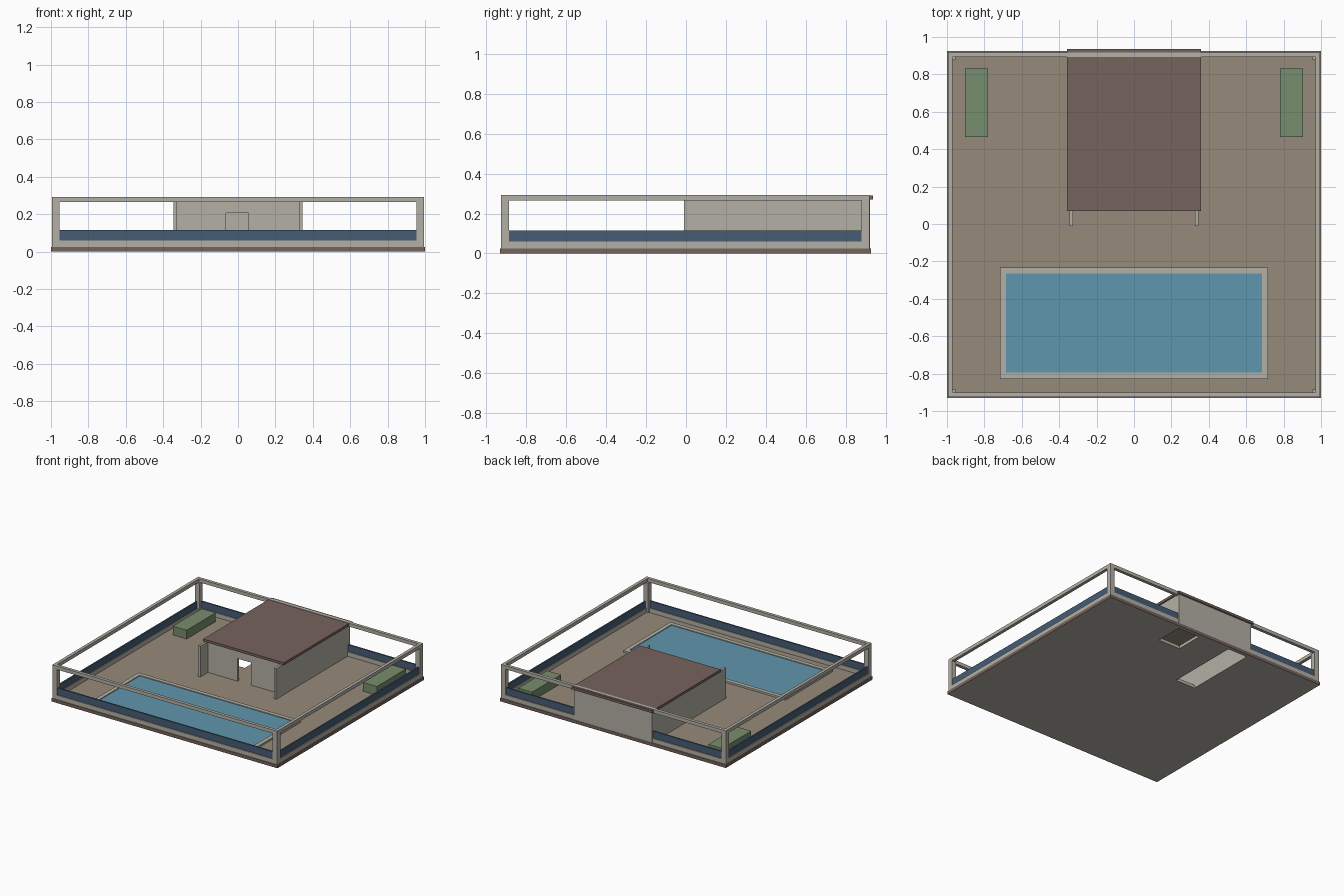
import bpy
import bmesh

cube = bpy.data.objects.get("Cube")
if cube:
    bpy.data.objects.remove(cube, do_unlink=True)


def linear(c):
    c /= 255
    return c / 12.92 if c <= 0.04045 else ((c + 0.055) / 1.055) ** 2.4


def material(name, *rgb):
    colour = [linear(c) for c in rgb] + [1.0]
    mat = bpy.data.materials.new(name)
    mat.use_nodes = True
    mat.diffuse_color = colour
    shader = mat.node_tree.nodes["Principled BSDF"]
    shader.inputs["Base Color"].default_value = colour
    shader.inputs["Roughness"].default_value = 0.8
    return mat


CONCRETE = material("pale concrete", 180, 176, 166)
TAN = material("tan paving", 150, 138, 122)
BROWN = material("red brown", 118, 99, 94)
NAVY = material("navy panel", 70, 92, 116)
WATER = material("pool water", 96, 150, 173)
GREEN = material("hedge green", 119, 141, 109)


def plate(name, xs, ys, z0, z1, mats, holes=(), rule=None):
    """Extruded grid of cells; cells listed in holes are left open."""
    bm = bmesh.new()
    grid = [[bm.verts.new((x, y, z0)) for y in ys] for x in xs]
    for i in range(len(xs) - 1):
        for j in range(len(ys) - 1):
            if (i, j) not in holes:
                bm.faces.new((grid[i][j], grid[i][j + 1],
                              grid[i + 1][j + 1], grid[i + 1][j]))
    ext = bmesh.ops.extrude_face_region(bm, geom=bm.faces[:], use_keep_orig=True)
    top = [g for g in ext["geom"] if isinstance(g, bmesh.types.BMVert)]
    bmesh.ops.translate(bm, verts=top, vec=(0, 0, z1 - z0))
    loose = [v for v in bm.verts if not v.link_faces]
    bmesh.ops.delete(bm, geom=loose, context="VERTS")
    bmesh.ops.recalc_face_normals(bm, faces=bm.faces[:])
    if rule:
        for f in bm.faces:
            f.material_index = rule(f)
    mesh = bpy.data.meshes.new(name)
    bm.to_mesh(mesh)
    bm.free()
    obj = bpy.data.objects.new(name, mesh)
    for m in mats:
        mesh.materials.append(m)
    bpy.context.scene.collection.objects.link(obj)
    return obj


def box(name, x0, x1, y0, y1, z0, z1, mat):
    return plate(name, (x0, x1), (y0, y1), z0, z1, [mat])


def ring(name, x, y0, y1, t, z0, z1, mat):
    return plate(name, (-x, t - x, x - t, x), (y0, y0 + t, y1 - t, y1),
                 z0, z1, [mat], holes=[(1, 1)])


FLOOR = 0.025


# Ground slab: paved top, concrete underside, brown outer edge, two floor openings
def slab_rule(f):
    if abs(f.normal.z) > 0.5:
        return 0 if f.normal.z > 0 else 1
    c = f.calc_center_median()
    return 2 if abs(c.x) > 0.99 or abs(c.y) > 0.92 else 1


plate("ground_slab", (-1, -0.325, -0.15, 0.13, 0.325, 1),
      (-0.93, 0.3, 0.67, 0.895, 0.925), 0, FLOOR,
      [TAN, CONCRETE, BROWN], holes=[(1, 1), (1, 2), (3, 2)], rule=slab_rule)

# Perimeter fence
FX, FY0, FY1 = 0.995, -0.925, 0.918
ring("fence_bottom_rail", FX, FY0, FY1, 0.025, FLOOR, 0.06, CONCRETE)
ring("fence_panel", FX - 0.007, FY0 + 0.007, FY1 - 0.007, 0.012, 0.06, 0.115, NAVY)
ring("fence_top_rail", FX, FY0, FY1, 0.025, 0.265, 0.293, CONCRETE)
POST = 0.04
for side, sx in (("left", 1), ("right", -1)):
    x0, x1 = sorted((sx * FX, sx * (FX - POST)))
    box("front_post_" + side, x0, x1, FY0, FY0 + POST, FLOOR, 0.265, CONCRETE)
    box("back_post_" + side, x0, x1, FY1 - POST, FY1, FLOOR, 0.265, CONCRETE)

    # House side wall, projecting forward as a fin
    x0, x1 = sorted((sx * 0.325, sx * 0.345))
    box("house_wall_" + side, x0, x1, -0.01, 0.922, FLOOR, 0.27, CONCRETE)

    # Front wall beside the doorway
    x0, x1 = (0.055, 0.325) if sx > 0 else (-0.325, -0.065)
    box("house_front_" + side, x0, x1, 0.085, 0.105, FLOOR, 0.27, CONCRETE)

    # Hedge
    x0, x1 = sorted((sx * 0.78, sx * 0.903))
    box("hedge_" + side, x0, x1, 0.465, 0.832, FLOOR, 0.095, GREEN)

# Remaining house parts
box("door_lintel", -0.065, 0.055, 0.085, 0.105, 0.205, 0.27, CONCRETE)
box("house_back_wall", -0.345, 0.345, 0.895, 0.922, FLOOR, 0.27, CONCRETE)
plate("house_roof", (-0.357, 0.357), (0.07, 0.935), 0.27, 0.29, [BROWN, TAN],
      rule=lambda f: 1 if f.normal.z < -0.5 else 0)

# Pool
plate("pool_rim", (-0.717, -0.685, 0.685, 0.717), (-0.828, -0.795, -0.265, -0.232),
      FLOOR, 0.04, [CONCRETE], holes=[(1, 1)])
box("pool_water", -0.685, 0.685, -0.795, -0.265, FLOOR, 0.034, WATER)
